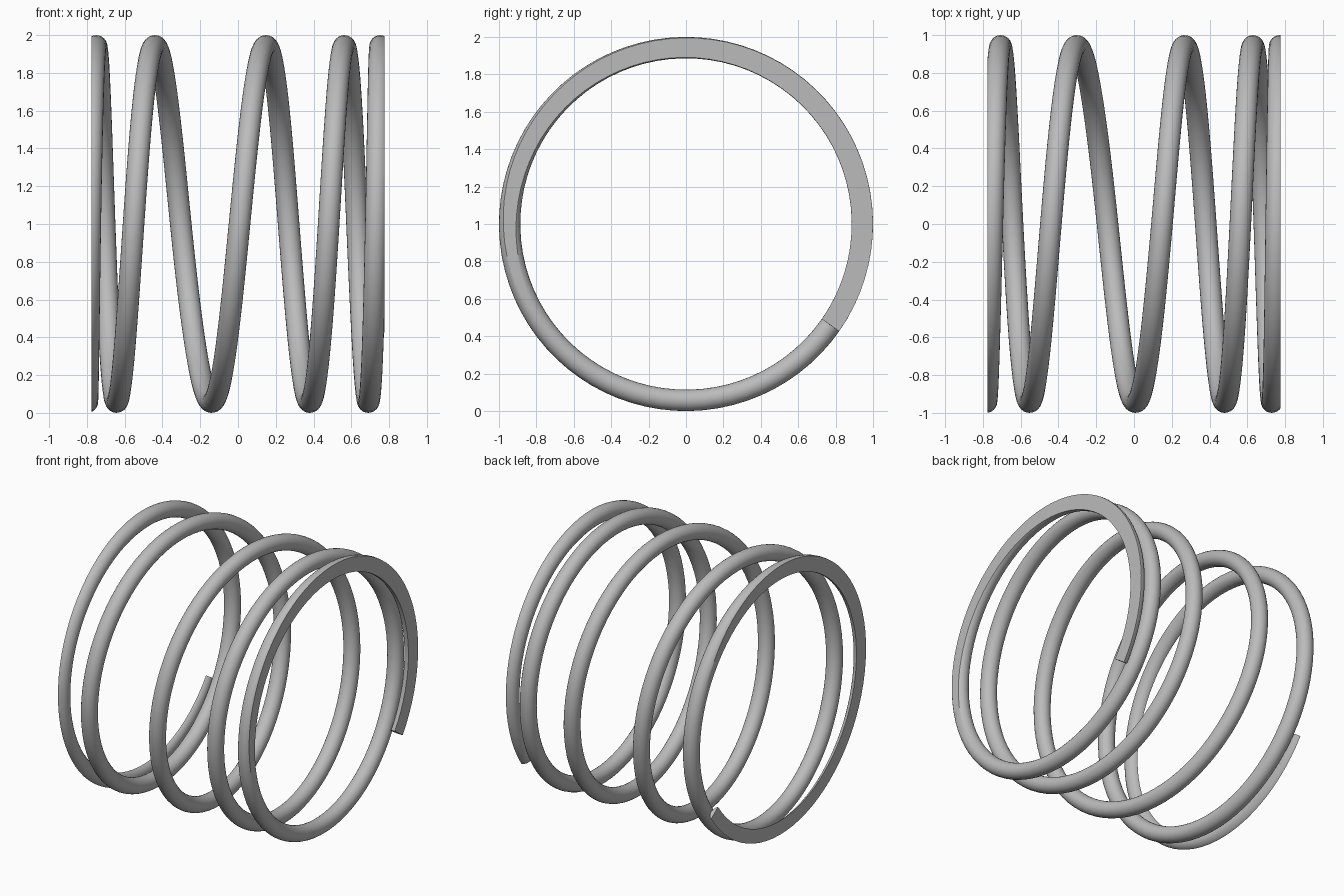
import bpy
import bmesh
import math
from mathutils import Vector

if "Cube" in bpy.data.objects:
    bpy.data.objects.remove(bpy.data.objects["Cube"], do_unlink=True)

COIL_R, WIRE_R = 0.943, 0.057
HALF_LENGTH = 0.775
START, TURNS = -35, 5
STEPS, SIDES = 400, 24

# Wire centre along the axis, one value per quarter turn (close, open, close pitch)
AXIS = [0.785, 0.772, 0.753, 0.73, 0.69, 0.63, 0.563, 0.48, 0.38, 0.268, 0.148,
        0.008, -0.14, -0.303, -0.44, -0.553, -0.643, -0.706, -0.75, -0.782,
        -0.798, -0.805, -0.81]


def axis_position(degrees):
    """Smooth spline through the quarter-turn positions."""
    t = degrees / 90 + 1
    i = min(max(int(t), 1), len(AXIS) - 3)
    f = t - i
    a, b, c, d = AXIS[i - 1:i + 3]
    return b + f / 2 * (c - a + f * (2 * a - 5 * b + 4 * c - d + f * (3 * (b - c) + d - a)))


def wire_point(degrees):
    a = math.radians(degrees)
    return Vector((axis_position(degrees), COIL_R * math.cos(a), 1 + COIL_R * math.sin(a)))


# Steel material
steel = bpy.data.materials.new("steel_grey")
steel.use_nodes = True
colour = (0.5, 0.5, 0.5, 1)
steel.diffuse_color = colour
steel.node_tree.nodes["Principled BSDF"].inputs["Base Color"].default_value = colour

# Sweep a round section along the coil
bm = bmesh.new()
rings = []
for step in range(STEPS + 1):
    deg = START + 360 * TURNS * step / STEPS
    centre = wire_point(deg)
    tangent = (wire_point(deg + 1) - wire_point(deg - 1)).normalized()
    a = math.radians(deg)
    radial = Vector((0, math.cos(a), math.sin(a)))
    side = tangent.cross(radial).normalized()
    ring = []
    for k in range(SIDES):
        u = math.tau * k / SIDES
        ring.append(bm.verts.new(centre + WIRE_R * (math.cos(u) * radial + math.sin(u) * side)))
    rings.append(ring)
for r0, r1 in zip(rings, rings[1:]):
    for k in range(SIDES):
        n = (k + 1) % SIDES
        bm.faces.new((r0[k], r0[n], r1[n], r1[k]))
bm.faces.new(rings[0][::-1])
bm.faces.new(rings[-1])

# Grind both ends flat and close the cuts
for sign in (-1, 1):
    cut = bmesh.ops.bisect_plane(
        bm, geom=bm.verts[:] + bm.edges[:] + bm.faces[:], dist=1e-6,
        plane_co=(sign * HALF_LENGTH, 0, 0), plane_no=(sign, 0, 0), clear_outer=True)
    rim = [e for e in cut["geom_cut"] if isinstance(e, bmesh.types.BMEdge) and e.is_boundary]
    bmesh.ops.triangle_fill(bm, edges=rim, use_beauty=True, normal=(sign, 0, 0))
bmesh.ops.recalc_face_normals(bm, faces=bm.faces[:])

mesh = bpy.data.meshes.new("coil_spring")
bm.to_mesh(mesh)
bm.free()
mesh.materials.append(steel)
spring = bpy.data.objects.new("coil_spring", mesh)
bpy.context.collection.objects.link(spring)

# Smooth wire with crisp ground edges
bpy.context.view_layer.objects.active = spring
spring.select_set(True)
bpy.ops.object.shade_smooth_by_angle(angle=math.radians(30))
